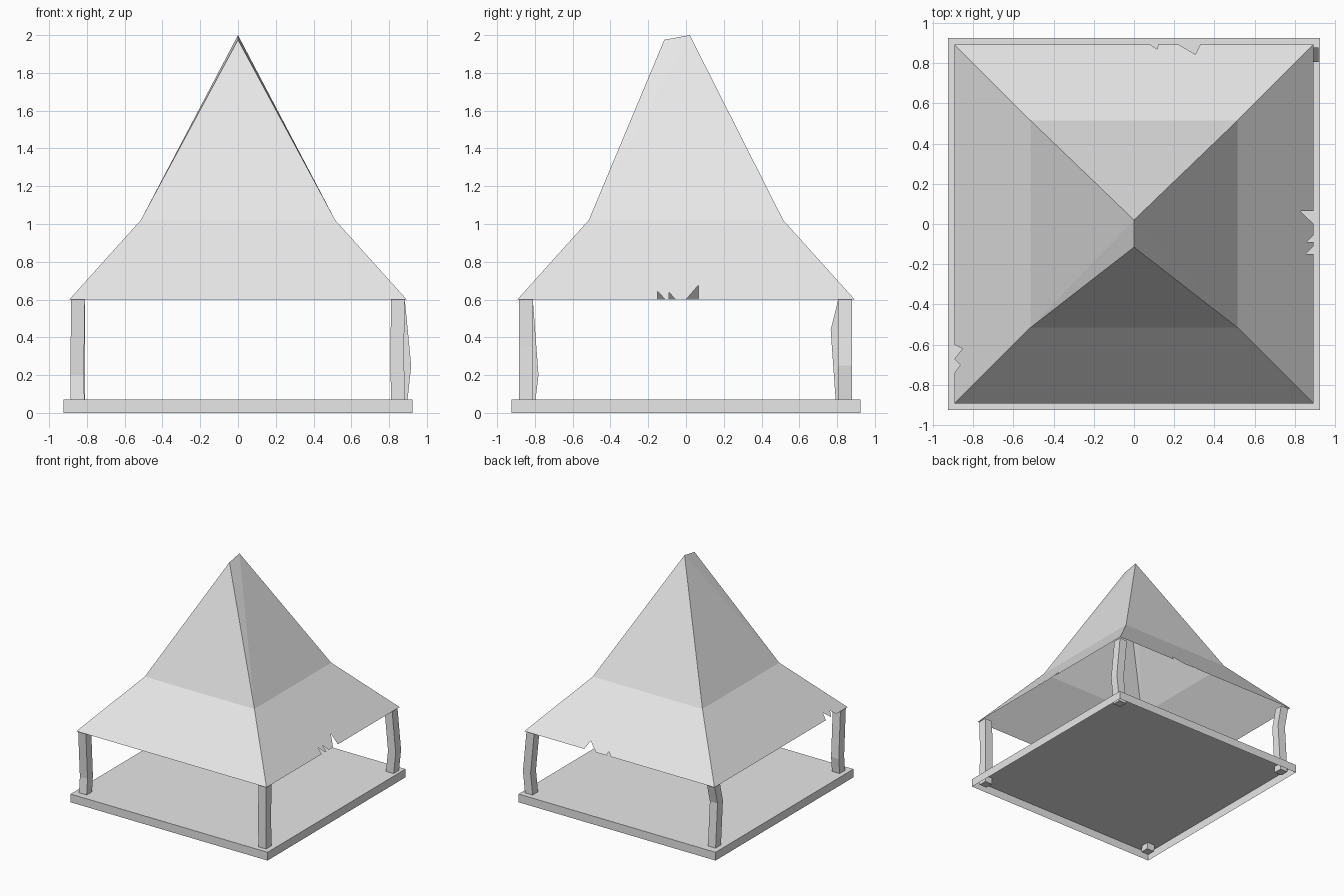
import bpy
import bmesh
from math import cos, sin, pi

cube = bpy.data.objects.get("Cube")
if cube:
    bpy.data.objects.remove(cube, do_unlink=True)

# One plain grey for everything
grey = bpy.data.materials.new("plain_grey")
grey.use_nodes = True
grey.diffuse_color = (0.8, 0.8, 0.8, 1)
grey.node_tree.nodes["Principled BSDF"].inputs["Base Color"].default_value = (0.8, 0.8, 0.8, 1)


def finish(bm, name):
    bmesh.ops.remove_doubles(bm, verts=bm.verts, dist=0.0005)
    mesh = bpy.data.meshes.new(name)
    bm.to_mesh(mesh)
    bm.free()
    mesh.materials.append(grey)
    obj = bpy.data.objects.new(name, mesh)
    bpy.context.collection.objects.link(obj)
    return obj


def add_face(bm, points):
    return bm.faces.new([bm.verts.new(p) for p in points])


# Base: shallow platform, open underneath
HALF, FLOOR = 0.925, 0.07
bm = bmesh.new()
bmesh.ops.create_cube(bm, size=1)
for v in bm.verts:
    v.co = (v.co.x * 2 * HALF, v.co.y * 2 * HALF, (v.co.z + 0.5) * FLOOR)
bm.normal_update()
under = [f for f in bm.faces if f.normal.z < -0.5]
bmesh.ops.delete(bm, geom=under, context="FACES_ONLY")
finish(bm, "base_platform")

# Roof: single sheet with a flared skirt and a short tilted ridge
EAVE, EAVE_Z = 0.893, 0.6
BEND, BEND_Z = 0.515, 1.02
PEAK_FRONT, PEAK_BACK = (0, -0.115, 1.975), (0, 0.02, 2.0)

# Torn notches per side: (distance along the eave, depth up the slope)
NOTCHES = [
    [],
    [(-0.15, 0), (-0.15, 0.04), (-0.11, 0), (-0.09, 0), (-0.09, 0.035),
     (-0.055, 0), (0, 0), (0.065, 0.068), (0.065, 0)],
    [(-0.33, 0), (-0.305, 0.05), (-0.22, 0), (-0.12, 0), (-0.115, 0.025), (-0.08, 0)],
    [(0.6, 0), (0.62, 0.04), (0.67, 0), (0.7, 0.03), (0.74, 0)],
]


def turn(point, k):
    c, s = round(cos(k * pi / 2)), round(sin(k * pi / 2))
    x, y, z = point
    return (x * c - y * s, x * s + y * c, z)


bm = bmesh.new()
slope = (BEND_Z - EAVE_Z) / (EAVE - BEND)
for k, notches in enumerate(NOTCHES):
    edge = [(-EAVE, 0)] + notches + [(EAVE, 0)]
    skirt = [(t, d - EAVE, EAVE_Z + d * slope) for t, d in edge]
    skirt += [(BEND, -BEND, BEND_Z), (-BEND, -BEND, BEND_Z)]
    add_face(bm, [turn(p, k) for p in skirt])

fl, fr, br, bl = [turn((-BEND, -BEND, BEND_Z), k) for k in range(4)]
for tri in ((fl, fr, PEAK_FRONT), (br, bl, PEAK_BACK),
            (fr, br, PEAK_BACK), (fr, PEAK_BACK, PEAK_FRONT),
            (bl, fl, PEAK_BACK), (fl, PEAK_FRONT, PEAK_BACK)):
    add_face(bm, tri)
finish(bm, "roof")


# Posts: square, with one crooked ring part of the way up
def post(name, x, y, bend_z, shift):
    r = 0.036
    bm = bmesh.new()
    rings = []
    for z, dx, dy in ((0.015, shift[0] * 0.25, shift[1] * 0.25),
                      (bend_z, *shift), (EAVE_Z, 0, 0)):
        rings.append([bm.verts.new((x + dx + sx * r, y + dy + sy * r, z))
                      for sx, sy in ((-1, -1), (1, -1), (1, 1), (-1, 1))])
    for low, high in zip(rings, rings[1:]):
        for i in range(4):
            j = (i + 1) % 4
            bm.faces.new((low[i], low[j], high[j], high[i]))
    bm.faces.new(rings[0][::-1])
    bm.faces.new(rings[-1])
    finish(bm, name)


P = 0.847
post("front_right_post", -P, -P, 0.2, (-0.005, 0.03))
post("front_left_post", P, -P, 0.35, (-0.004, 0.0))
post("back_left_post", P, P - 0.005, 0.25, (0.034, 0.0))
post("back_right_post", -P, P - 0.005, 0.44, (0.0, -0.04))
